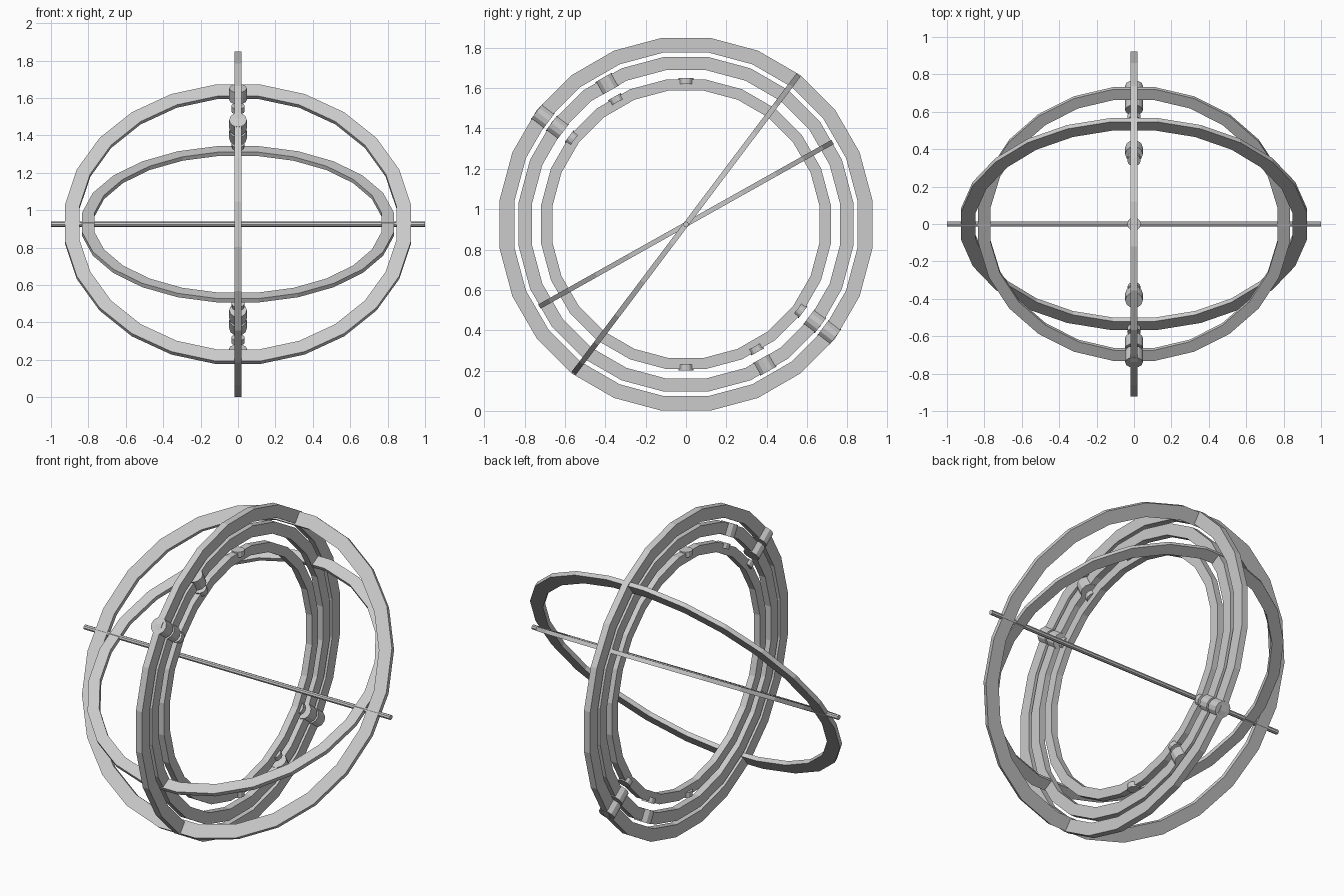
import bpy, bmesh
from math import sin, cos, pi, radians
from mathutils import Matrix, Vector

if "Cube" in bpy.data.objects:
    bpy.data.objects.remove(bpy.data.objects["Cube"])

CENTRE = Vector((0, 0, 0.925))
SIDES = 24


def finish(name, bm, rot):
    bmesh.ops.recalc_face_normals(bm, faces=bm.faces)
    me = bpy.data.meshes.new(name)
    bm.to_mesh(me)
    bm.free()
    me.transform(Matrix.Translation(CENTRE) @ rot)
    ob = bpy.data.objects.new(name, me)
    bpy.context.collection.objects.link(ob)


def ring(name, outer, inner, thick, rot):
    # flat-sided hoop with a rectangular section; a flat faces each axis
    bm = bmesh.new()
    h = thick / 2
    loops = []
    for i in range(SIDES):
        a = 2 * pi * (i + 0.5) / SIDES
        loops.append([bm.verts.new((r * cos(a), r * sin(a), z))
                      for r, z in ((outer, -h), (outer, h), (inner, h), (inner, -h))])
    for i in range(SIDES):
        p, q = loops[i], loops[(i + 1) % SIDES]
        for k in range(4):
            m = (k + 1) % 4
            bm.faces.new((p[k], q[k], q[m], p[m]))
    finish(name, bm, rot)


def cylinder(name, radius, r0, r1, sides, rot):
    # capped cylinder between two distances along its local z
    bm = bmesh.new()
    bmesh.ops.create_cone(bm, cap_ends=True, segments=sides, radius1=radius, radius2=radius,
                          depth=r1 - r0, matrix=Matrix.Translation((0, 0, (r0 + r1) / 2)))
    finish(name, bm, rot)


# upright concentric rings
upright = Matrix.Rotation(pi / 2, 4, 'Y')
ring("outer_upright_ring", 0.931, 0.858, 0.04, upright)
ring("middle_upright_ring", 0.836, 0.77, 0.04, upright)
ring("inner_upright_ring", 0.724, 0.668, 0.04, upright)

# tilted rings sharing the rod as hinge line
ring("steep_tilted_ring", 0.933, 0.855, 0.026, Matrix.Rotation(radians(53), 4, 'X'))
ring("shallow_tilted_ring", 0.84, 0.775, 0.024, Matrix.Rotation(radians(29.3), 4, 'X'))

# central rod along x
cylinder("axis_rod", 0.014, -1, 1, 8, upright)

# pivot bosses: (ring, tilt from vertical, radius, radial start, radial end)
bosses = [
    ("outer_pivot", 53, 0.047, 0.85, 0.927),
    ("middle_pivot", 53, 0.047, 0.762, 0.834),
    ("inner_pivot", 53, 0.036, 0.694, 0.725),
    ("middle_hinge", 29.3, 0.047, 0.762, 0.834),
    ("inner_hinge", 29.3, 0.036, 0.694, 0.725),
    ("inner_pole", 0, 0.036, 0.694, 0.725),
]
for name, tilt, rad, r0, r1 in bosses:
    for side, flip in (("upper", 0), ("lower", 180)):
        cylinder(f"{side}_{name}", rad, r0, r1, 12,
                 Matrix.Rotation(radians(tilt + flip), 4, 'X'))
